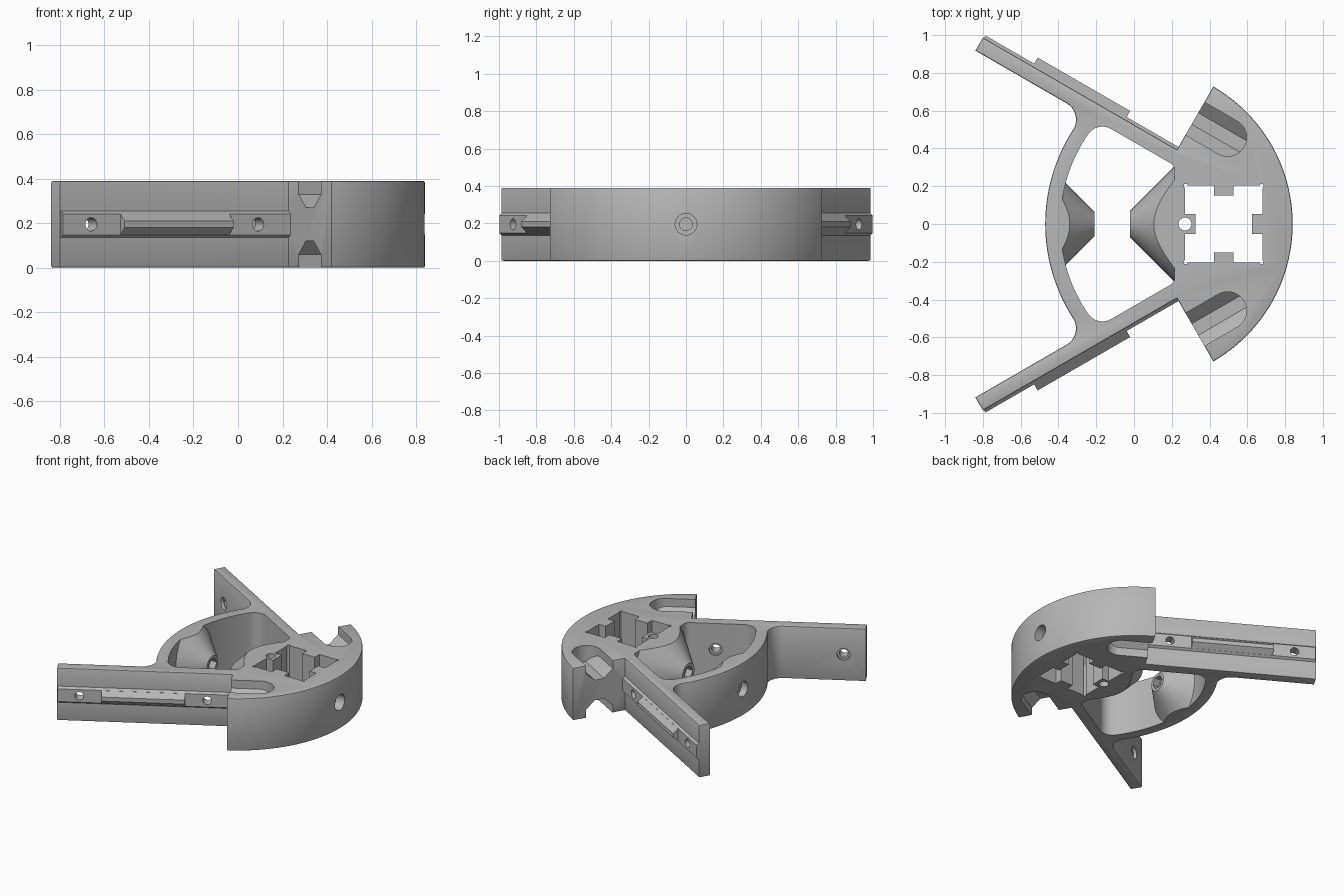
import bpy, bmesh
from math import sin, cos, radians, degrees, atan2, sqrt
from mathutils import Vector

H = 0.39          # overall height
MID = H / 2
UP = Vector((0, 0, 1))
BRIDGE = Vector((0.45, 0, 0))   # centre of the curved bridge

if "Cube" in bpy.data.objects:
    bpy.data.objects.remove(bpy.data.objects["Cube"])

grey = bpy.data.materials.new("light_grey")
grey.use_nodes = True
grey.diffuse_color = (0.47, 0.47, 0.47, 1)
grey.node_tree.nodes["Principled BSDF"].inputs["Base Color"].default_value = grey.diffuse_color


def at(u, s, z=0.0, side=1):
    """Point in arm space: u along the arm, s outward from the centre."""
    a = radians(60)
    return Vector((s * cos(a) - u * sin(a), side * (s * sin(a) + u * cos(a)), z))


def arc(c, r, a0, a1, n=10):
    return [Vector((c[0] + r * cos(radians(a0 + (a1 - a0) * i / n)),
                    c[1] + r * sin(radians(a0 + (a1 - a0) * i / n)), 0)) for i in range(n + 1)]


def mirrored(half):
    """Close a half outline across the y = 0 line."""
    other = [Vector((p.x, -p.y, p.z)) for p in reversed(half) if abs(p.y) > 1e-5]
    return half + other


def prism(name, pts, vec, rim=0.0):
    bm = bmesh.new()
    face = bm.faces.new([bm.verts.new(p) for p in pts])
    res = bmesh.ops.extrude_face_region(bm, geom=[face], use_keep_orig=True)
    verts = [g for g in res["geom"] if isinstance(g, bmesh.types.BMVert)]
    bmesh.ops.translate(bm, verts=verts, vec=vec)
    bmesh.ops.recalc_face_normals(bm, faces=bm.faces)
    if rim:
        edges = [e for e in bm.edges if abs(e.verts[0].co.z - e.verts[1].co.z) < 1e-5]
        bmesh.ops.bevel(bm, geom=edges, offset=rim, segments=2, profile=0.5, affect="EDGES")
    return finish(name, bm)


def rod(name, p0, p1, r0, r1=None, n=32):
    """Cylinder or cone between two points."""
    p0, p1 = Vector(p0), Vector(p1)
    bm = bmesh.new()
    bmesh.ops.create_cone(bm, cap_ends=True, segments=n, radius1=r0,
                          radius2=r0 if r1 is None else r1, depth=(p1 - p0).length)
    rot = UP.rotation_difference(p1 - p0).to_matrix()
    for v in bm.verts:
        v.co = rot @ v.co + (p0 + p1) / 2
    return finish(name, bm)


def finish(name, bm):
    me = bpy.data.meshes.new(name)
    bm.to_mesh(me)
    bm.free()
    me.materials.append(grey)
    ob = bpy.data.objects.new(name, me)
    bpy.context.collection.objects.link(ob)
    return ob


def combine(target, tool, op="DIFFERENCE"):
    mod = target.modifiers.new(op, "BOOLEAN")
    mod.operation, mod.object, mod.solver = op, tool, "EXACT"
    bpy.context.view_layer.objects.active = target
    bpy.ops.object.modifier_apply(modifier=mod.name)
    bpy.data.objects.remove(tool)
    return target


def box(name, x0, x1, y0, y1):
    return prism(name, [Vector(p) for p in ((x0, y0, -0.1), (x1, y0, -0.1), (x1, y1, -0.1), (x0, y1, -0.1))],
                 UP * (H + 0.2))


def fillet(s, r):
    """Centre of a fillet at offset s from the arm and distance r from the bridge centre."""
    c = at(sqrt(r * r - (s - 0.225) ** 2) - 0.39, s)
    return c, degrees(atan2(c.y, c.x - BRIDGE.x))


# Main body: round head, two splayed arms and curved bridge
c_out, a_out = fillet(0.275, 1.02)
half = arc((0, 0), 0.84, 0, 60, 32)
half += [at(0, 0.455), at(1.186, 0.455), at(1.186, 0.375)]
half += arc(c_out, 0.1, 60, a_out - 180, 12)
half += arc(BRIDGE, 0.92, a_out, 180, 20)[1:]
body = prism("bracket_body", mirrored(half), UP * H, rim=0.008)

# Central opening
c_in, a_in = fillet(0.285, 0.75)
half = [Vector((0.215, 0, 0))] + arc((0.175, 0.286), 0.04, 0, 60, 6)
half += arc(c_in, 0.09, 60, a_in, 12) + arc(BRIDGE, 0.84, a_in, 180, 20)[1:]
combine(body, prism("opening", [p - UP * 0.1 for p in mirrored(half)], UP * (H + 0.2)))

# Facing cones, trimmed flush with the top and bottom
for x0, x1, r0, r1 in ((-0.02, 0.22, 0.07, 0.31), (-0.21, -0.40, 0.065, 0.255)):
    cone = rod("cone", (x0, 0, MID), (x1, 0, MID), r0, r1, 64)
    slab = prism("slab", [Vector((x, y, 0)) for x, y in ((-1, -1), (1, -1), (1, 1), (-1, 1))], UP * H)
    combine(cone, slab, "INTERSECT")
    combine(body, cone, "UNION")

for side in (1, -1):
    # Tapered rail and raised key on each arm
    for u0, u1, profile in ((-0.02, 1.18, ((0.44, 0.06), (0.455, 0.06), (0.471, 0.047))),
                            (0.317, 0.882, ((0.44, 0.046), (0.471, 0.046), (0.508, 0.015)))):
        pts = [at(u0, s, MID + w, side) for s, w in profile]
        pts += [at(u0, s, MID - w, side) for s, w in reversed(profile)]
        combine(body, prism("rail", pts, at(u1 - u0, 0, 0, side)), "UNION")
    # Screw holes with recesses on the inner face
    for u in (0.168, 1.034):
        combine(body, rod("screw_hole", at(u, 0.3, MID, side), at(u, 0.6, MID, side), 0.03, n=24))
        combine(body, rod("recess", at(u, 0.32, MID, side), at(u, 0.395, MID, side), 0.045, n=24))
    # Rounded pockets with a tapered floor, above and below
    for flip in (False, True):
        profile = ((0.15, 0.5), (0.15, 0.33), (0.1, 0.33), (0.035, 0.27))
        cross = [(0.645 + w, z) for w, z in profile] + [(0.645 - w, z) for w, z in reversed(profile)]
        pts = [at(-0.4, s, H - z if flip else z, side) for s, z in cross]
        pocket = prism("pocket", pts, at(0.5, 0, 0, side))
        rim = [at(0.05, 0.745, -0.05, side)]
        rim += [at(-0.2 - p.x, 0.645 + p.y, -0.05, side) for p in arc((0, 0), 0.1, 90, -90, 20)]
        rim += [at(0.05, 0.545, -0.05, side)]
        combine(pocket, prism("pocket_outline", rim, UP * (H + 0.1)), "INTERSECT")
        combine(body, pocket)

# Square socket with four keys and relieved corners
cx, w, k, d = 0.475, 0.205, 0.052, 0.15
quarter = [(w, -w), (w, -k), (d, -k), (d, k), (w, k)]
socket = []
for i in range(4):
    for x, y in quarter:
        for _ in range(i):
            x, y = -y, x
        socket.append(Vector((cx + x, y, -0.1)))
combine(body, prism("socket", socket, UP * (H + 0.2)))
for sx in (1, -1):
    for sy in (1, -1):
        x, y = cx + sx * (w - 0.004), sy * (w - 0.004)
        combine(body, rod("corner_relief", (x, y, -0.1), (x, y, H + 0.1), 0.011, n=12))

# Vertical pin hole beside the socket
combine(body, rod("pin_hole", (0.27, 0, -0.1), (0.27, 0, H + 0.1), 0.034, n=24))

# Holes along the main axis: head, bridge and cone tips (x0, x1, radius, sides)
for x0, x1, r, n in ((0.58, 0.9, 0.034, 24), (0.77, 0.9, 0.058, 32),
                     (-0.6, -0.1, 0.034, 24), (-0.6, -0.42, 0.056, 32),
                     (-0.1, 0.17, 0.034, 24), (-0.1, 0.03, 0.05, 6),
                     (-0.26, -0.1, 0.05, 6)):
    combine(body, rod("axis_hole", (x0, 0, MID), (x1, 0, MID), r, n=n))

bpy.ops.object.select_all(action="DESELECT")
body.select_set(True)
bpy.context.view_layer.objects.active = body
bpy.ops.object.shade_smooth_by_angle(angle=radians(30))
